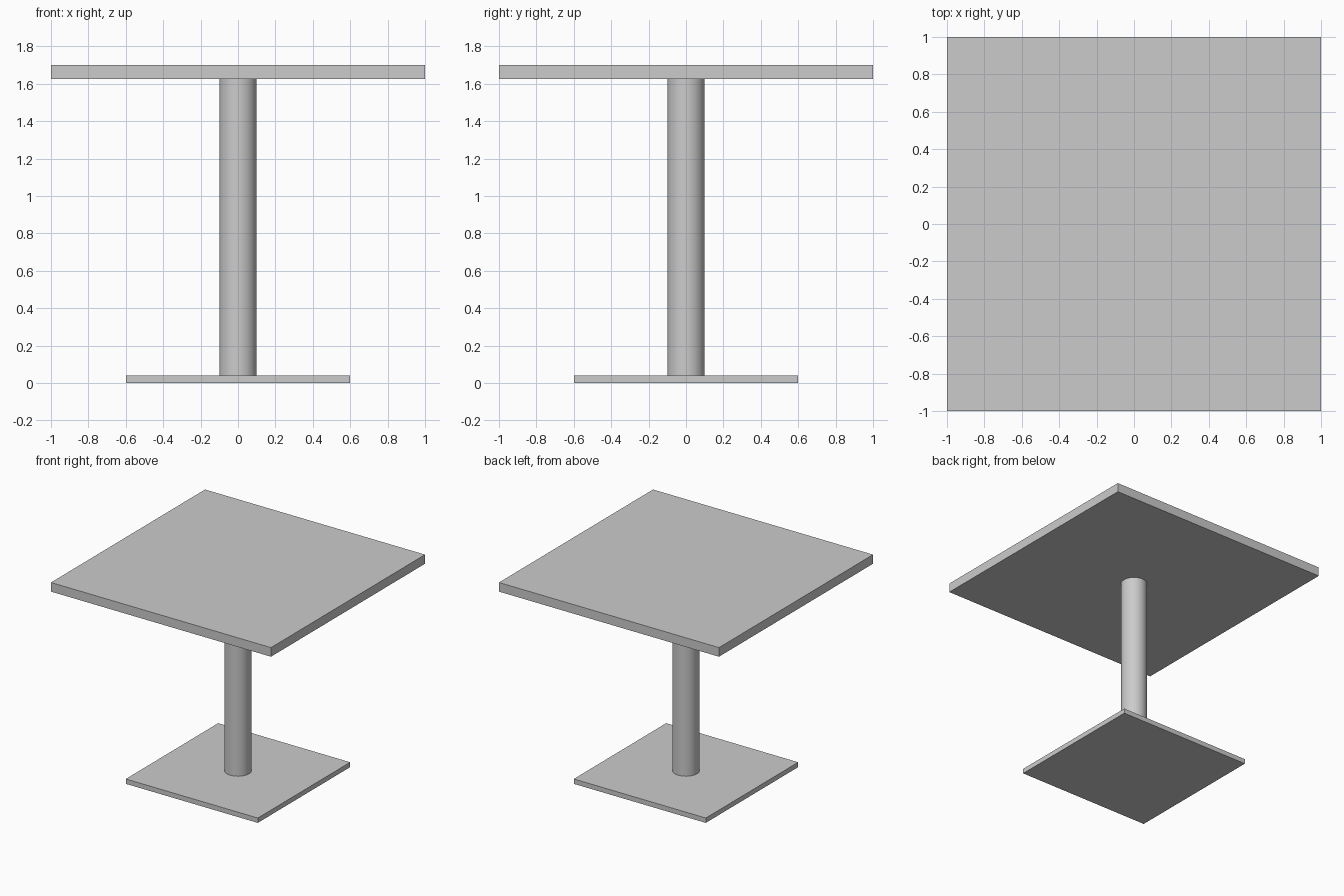
import bpy

if "Cube" in bpy.data.objects:
    bpy.data.objects.remove(bpy.data.objects["Cube"])


def slab(name, width, z0, z1):
    bpy.ops.mesh.primitive_cube_add(size=1, location=(0, 0, (z0 + z1) / 2))
    ob = bpy.context.object
    ob.name = name
    ob.scale = (width, width, z1 - z0)
    bpy.ops.object.transform_apply(location=False, rotation=False, scale=True)
    return ob


BASE_TOP, TOP_BOTTOM, TOP = 0.04, 1.625, 1.70

# Square floor plate and table top
slab("base_plate", 1.2, 0, BASE_TOP)
slab("table_top", 2.0, TOP_BOTTOM, TOP)

# Round central column
bpy.ops.mesh.primitive_cylinder_add(
    vertices=48, radius=0.1, depth=TOP_BOTTOM - BASE_TOP,
    location=(0, 0, (BASE_TOP + TOP_BOTTOM) / 2))
bpy.context.object.name = "column"
bpy.ops.object.shade_smooth_by_angle()
